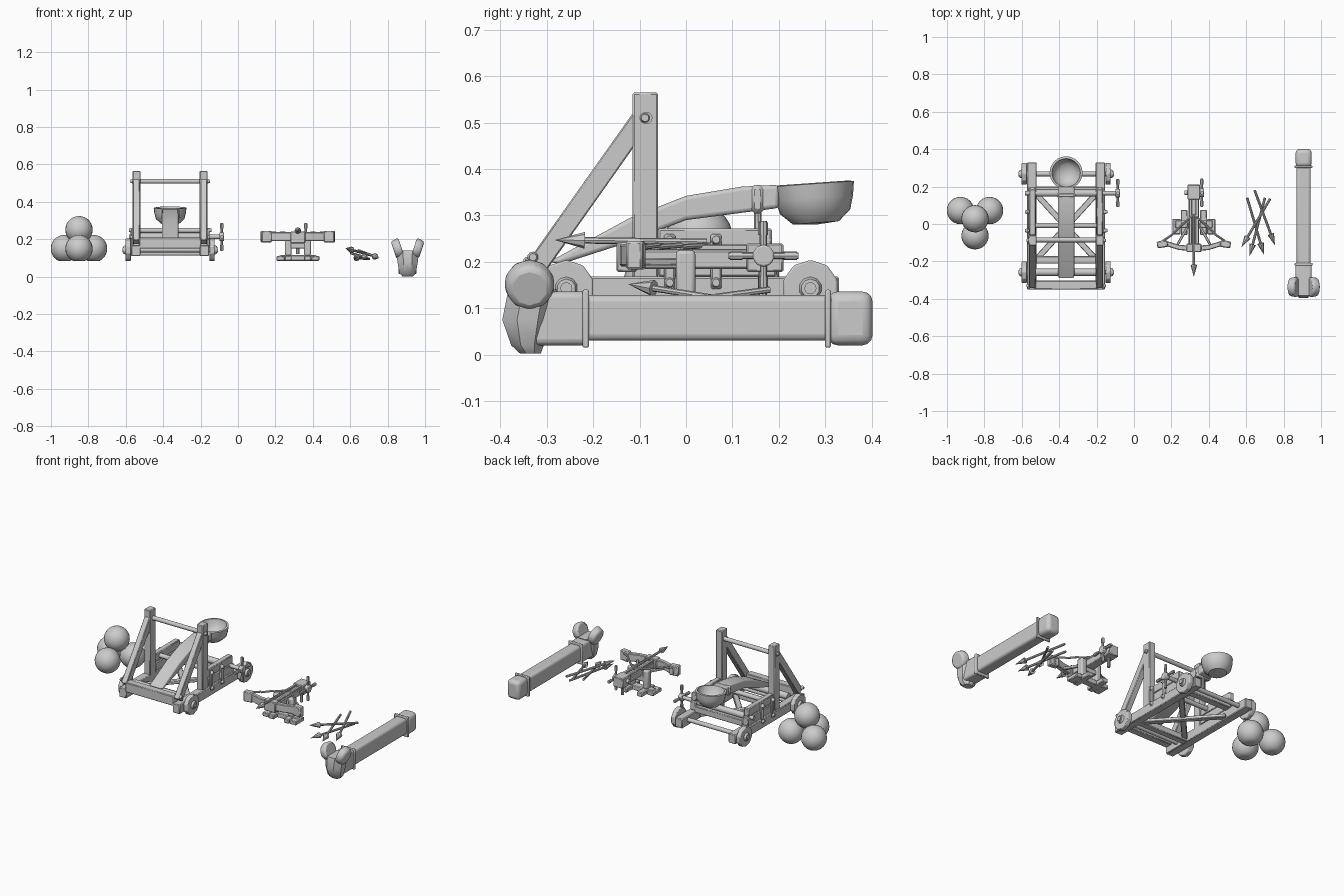
import bpy, bmesh, math
from mathutils import Vector, Matrix

if "Cube" in bpy.data.objects:
    bpy.data.objects.remove(bpy.data.objects["Cube"])


def finish(name, bm, bevel=0.0, seg=2, smooth=True):
    bmesh.ops.recalc_face_normals(bm, faces=bm.faces[:])
    me = bpy.data.meshes.new(name)
    bm.to_mesh(me)
    bm.free()
    ob = bpy.data.objects.new(name, me)
    bpy.context.collection.objects.link(ob)
    if bevel:
        m = ob.modifiers.new("bevel", 'BEVEL')
        m.width, m.segments, m.limit_method = bevel, seg, 'ANGLE'
    if smooth:
        bpy.ops.object.select_all(action='DESELECT')
        ob.select_set(True)
        bpy.context.view_layer.objects.active = ob
        bpy.ops.object.shade_smooth_by_angle(angle=math.radians(35))
    return ob


def between(a, b):
    a, b = Vector(a), Vector(b)
    return Matrix.Translation((a + b) / 2) @ (b - a).to_track_quat('Z', 'Y').to_matrix().to_4x4(), (b - a).length


def box(name, lo, hi, bevel=0.004, seg=1):
    lo, hi = Vector(lo), Vector(hi)
    bm = bmesh.new()
    bmesh.ops.create_cube(bm, size=1, matrix=Matrix.Translation((lo + hi) / 2) @ Matrix.Diagonal((*(hi - lo), 1)))
    return finish(name, bm, bevel, seg)


def beam(name, a, b, w, h, bevel=0.003):
    m, length = between(a, b)
    bm = bmesh.new()
    bmesh.ops.create_cube(bm, size=1, matrix=m @ Matrix.Diagonal((w, h, length, 1)))
    return finish(name, bm, bevel, 1)


def rod(name, a, b, r, r2=None, n=12, bevel=0.0):
    m, length = between(a, b)
    bm = bmesh.new()
    bmesh.ops.create_cone(bm, cap_ends=True, segments=n, radius1=r, radius2=r if r2 is None else r2,
                          depth=length, matrix=m)
    return finish(name, bm, bevel)


def prism(name, pts, axis, lo, hi, bevel=0.0, seg=2):
    # outline in the plane across the axis, extruded from lo to hi
    bm = bmesh.new()
    place = (lambda p, t: (t, p[0], p[1])) if axis == 'x' else (lambda p, t: (p[0], p[1], t))
    f = bm.faces.new([bm.verts.new(place(p, lo)) for p in pts])
    new = bmesh.ops.extrude_face_region(bm, geom=[f])['geom']
    move = Vector(place((0, 0), hi - lo))
    bmesh.ops.translate(bm, verts=[v for v in new if isinstance(v, bmesh.types.BMVert)], vec=move)
    return finish(name, bm, bevel, seg)


def bolt(name, x, y, z, side):
    rod(name, (x, y, z), (x + side * 0.012, y, z), 0.012, 0.008, 10)


def winch(name, x0, x1, y, z):
    rod(name + "_axle", (x0, y, z), (x1, y, z), 0.012)
    rod(name + "_hub", (x1 - 0.025, y, z), (x1, y, z), 0.024, n=10, bevel=0.004)
    for i in range(4):
        d = Vector((0, math.cos(i * math.pi / 2), math.sin(i * math.pi / 2)))
        c = Vector((x1 - 0.012, y, z))
        rod(name + "_spoke", c, c + d * 0.075, 0.007, n=8)
        rod(name + "_grip", c + d * 0.045, c + d * 0.072, 0.0095, n=8)


def arrow(name, tip, tail):
    tip, tail = Vector(tip), Vector(tail)
    d = (tail - tip).normalized()
    rod(name + "_shaft", tip + d * 0.05, tail, 0.007, n=8)
    rod(name + "_head", tip + d * 0.065, tip, 0.018, 0.0, n=8)


# stone balls, flattened where they rest
for p in [(-0.928, 0.072, 0.15), (-0.772, 0.072, 0.15), (-0.85, -0.063, 0.15), (-0.85, 0.028, 0.251)]:
    bm = bmesh.new()
    bmesh.ops.create_uvsphere(bm, u_segments=24, v_segments=14, radius=0.073, matrix=Matrix.Translation(p))
    for v in bm.verts:
        v.co.z = max(v.co.z, p[2] - 0.067)
    finish("stone_ball", bm)

# catapult frame, mirrored about its own middle
CX = -0.363
for s in (-1, 1):
    def X(d):
        return CX + s * d

    def sbox(name, d0, d1, y0, y1, z0, z1):
        box(name, (min(X(d0), X(d1)), y0, z0), (max(X(d0), X(d1)), y1, z1))

    sbox("side_rail", 0.158, 0.208, -0.35, 0.33, 0.11, 0.168)
    sbox("upright", 0.158, 0.201, -0.115, -0.06, 0.11, 0.565)
    beam("diagonal_strut", (X(0.18), -0.325, 0.185), (X(0.18), -0.088, 0.52), 0.036, 0.044)
    sbox("side_board", 0.160, 0.200, -0.06, 0.195, 0.168, 0.22)
    sbox("side_board_upper", 0.163, 0.197, -0.06, 0.185, 0.222, 0.272)
    for y in (0.065, -0.035):
        sbox("iron_strap", 0.196, 0.211, y - 0.012, y + 0.012, 0.14, 0.26)
        bolt("strap_bolt", X(0.209), y, 0.248, s)
        bolt("strap_bolt", X(0.209), y, 0.155, s)
    bolt("front_bolt", X(0.2), -0.33, 0.21, s)
    bolt("upright_bolt", X(0.2), -0.088, 0.51, s)
    for y in (-0.258, 0.268):
        rod("wheel", (X(0.21), y, 0.143), (X(0.238), y, 0.143), 0.061, n=10, bevel=0.004)
        rod("wheel_hub", (X(0.235), y, 0.143), (X(0.25), y, 0.143), 0.026, 0.02, 10)
    beam("cross_brace", (CX - s * 0.16, -0.19, 0.13 + s * 0.006), (CX + s * 0.16, 0.16, 0.13 + s * 0.006), 0.032, 0.02)

# cross members and axles
for y0, y1, z0, z1 in [(-0.35, -0.303, 0.15, 0.21), (0.155, 0.2, 0.16, 0.2), (-0.212, -0.172, 0.112, 0.15)]:
    box("cross_beam", (CX - 0.165, y0, z0), (CX + 0.165, y1, z1))
for y in (-0.258, 0.268):
    rod("wheel_axle", (CX - 0.255, y, 0.143), (CX + 0.255, y, 0.143), 0.013)
rod("top_bar", (CX - 0.205, -0.085, 0.51), (CX + 0.205, -0.085, 0.51), 0.013)
rod("middle_bar", (CX - 0.18, -0.008, 0.247), (CX + 0.18, -0.008, 0.247), 0.014)
winch("catapult_winch", CX - 0.22, -0.075, 0.165, 0.213)
rod("winch_drum", (CX - 0.16, 0.165, 0.213), (CX + 0.16, 0.165, 0.213), 0.019)
rod("pull_rope", (CX, 0.155, 0.22), (CX, 0.155, 0.32), 0.008, n=8)

# throwing arm and bowl
prism("throwing_arm", [(-0.295, 0.15), (-0.255, 0.15), (-0.27, 0.195), (-0.13, 0.24), (0, 0.29), (0.2, 0.316),
                       (0.2, 0.366), (0.12, 0.362), (0, 0.342), (-0.12, 0.295), (-0.295, 0.2)][2:],
      'x', CX - 0.044, CX + 0.044, 0.017, 3)
box("arm_collar", (CX - 0.05, 0.138, 0.304), (CX + 0.05, 0.17, 0.366), 0.01)
rod("twisted_rope", (CX - 0.16, -0.258, 0.172), (CX + 0.16, -0.258, 0.172), 0.02)
bm = bmesh.new()
prof = [(0.0, -0.088), (0.05, -0.084), (0.076, -0.06), (0.084, -0.03), (0.088, 0), (0.076, 0.002), (0.066, -0.035), (0.04, -0.058), (0, -0.064)]
vs = [bm.verts.new((r, 0, z)) for r, z in prof]
es = [bm.edges.new(e) for e in zip(vs, vs[1:])]
bmesh.ops.spin(bm, geom=vs + es, cent=(0, 0, 0), axis=(0, 0, 1), angle=2 * math.pi, steps=24)
bmesh.ops.remove_doubles(bm, verts=bm.verts[:], dist=1e-4)
bmesh.ops.transform(bm, verts=bm.verts[:], matrix=Matrix.Translation((CX, 0.274, 0.368)) @ Matrix.Rotation(math.radians(4), 4, 'X'))
finish("bowl", bm)

# ballista stock and stand
BX = 0.32
box("stock", (BX - 0.028, -0.14, 0.185), (BX + 0.028, 0.2, 0.225))
for s in (-1, 1):
    box("stock_rail", (BX + s * 0.018 - 0.008, -0.12, 0.225), (BX + s * 0.018 + 0.008, 0.14, 0.237), 0.002)
box("stock_head", (BX - 0.034, 0.13, 0.178), (BX + 0.034, 0.21, 0.24))
rod("latch", (BX, 0.165, 0.12), (BX, 0.165, 0.18), 0.009, n=8)
box("base_bar", (BX - 0.1, -0.022, 0.085), (BX + 0.1, 0.02, 0.115))
for s in (-1, 1):
    c = BX + s * 0.052
    box("stand_post", (c - 0.018, -0.022, 0.112), (c + 0.018, 0.02, 0.225), 0.008, 2)
    box("long_foot", (c - 0.018, -0.06, 0.085), (c + 0.018, 0.075, 0.112))
    c = BX + s * 0.093
    box("outer_foot", (c - 0.022, -0.055, 0.085), (c + 0.022, 0.028, 0.11))
box("stand_cross", (BX - 0.065, -0.018, 0.15), (BX + 0.065, 0.016, 0.18))
winch("ballista_winch", BX - 0.05, BX + 0.055, 0.167, 0.213)

# bow with tip caps and string
half = [(0.0, -0.132), (0.08, -0.125), (0.135, -0.108), (0.175, -0.1)]
line = [(-x, y) for x, y in half[:0:-1]] + half
outline = [(BX + x, y + 0.014) for x, y in line] + [(BX + x, y - 0.014) for x, y in line[::-1]]
prism("bow", outline, 'z', 0.19, 0.238, 0.004, 1)
box("bow_grip", (BX - 0.04, -0.15, 0.178), (BX + 0.04, -0.105, 0.242))
for s in (-1, 1):
    beam("bow_tip", (BX + s * 0.14, -0.104, 0.214), (BX + s * 0.197, -0.112, 0.214), 0.036, 0.062, 0.005)
    pts = [(0.165, -0.09), (0.12, -0.06), (0.07, -0.01), (0.0, 0.05)]
    for p, q in zip(pts, pts[1:]):
        rod("bow_string", (BX + s * p[0], p[1], 0.232), (BX + s * q[0], q[1], 0.236), 0.006, n=8)
    beam("bow_brace", (BX + s * 0.025, 0.0, 0.2), (BX + s * 0.09, -0.115, 0.2), 0.014, 0.016)
arrow("loaded_bolt", (BX, -0.283, 0.247), (BX, 0.045, 0.243))

# loose bolts
arrow("loose_bolt_a", (0.574, -0.125, 0.152), (0.728, 0.135, 0.11))
arrow("loose_bolt_b", (0.618, -0.172, 0.102), (0.700, 0.14, 0.095))
arrow("loose_bolt_c", (0.695, -0.165, 0.1), (0.605, 0.14, 0.125))
arrow("loose_bolt_d", (0.754, -0.115, 0.1), (0.645, 0.18, 0.14))

# battering ram log with bands and end cap
RX = 0.907
box("ram_log", (RX - 0.037, -0.36, 0.03), (RX + 0.037, 0.33, 0.128), 0.014, 3)
box("ram_end_cap", (RX - 0.043, 0.305, 0.02), (RX + 0.043, 0.402, 0.136), 0.022, 3)
box("rear_band", (RX - 0.048, 0.3, 0.015), (RX + 0.048, 0.312, 0.14), 0.004, 2)
box("front_socket", (RX - 0.043, -0.34, 0.02), (RX + 0.043, -0.21, 0.136), 0.014, 3)
box("front_band", (RX - 0.048, -0.223, 0.015), (RX + 0.048, -0.209, 0.14), 0.004, 2)

# ram head: tapered muzzle and two splayed curled horns
bm = bmesh.new()
rings = []
for z, w, y0, y1 in [(0.002, 0.03, -0.358, -0.312), (0.02, 0.046, -0.378, -0.305), (0.075, 0.056, -0.398, -0.285),
                     (0.15, 0.064, -0.385, -0.275), (0.18, 0.04, -0.36, -0.29)]:
    yc, hy = (y0 + y1) / 2, (y1 - y0) / 2
    rings.append([bm.verts.new((RX + w * 1.04 * math.cos(t), yc + hy * 1.04 * math.sin(t), min(z, 0.14)))
                  for t in [math.pi / 8 + k * math.pi / 4 for k in range(8)]])
for a, b in zip(rings, rings[1:]):
    for k in range(8):
        bm.faces.new((a[k], a[k - 1], b[k - 1], b[k]))
bm.faces.new(rings[0])
bm.faces.new(rings[-1])
finish("ram_head", bm)
for s in (-1, 1):
    c = Vector((RX + s * 0.056, -0.337, 0.148))
    d = Vector((s * math.cos(math.radians(18)), 0, -math.sin(math.radians(18))))
    rod("ram_horn", c - d * 0.024, c + d * 0.02, 0.058, 0.05, 10, 0.012)
